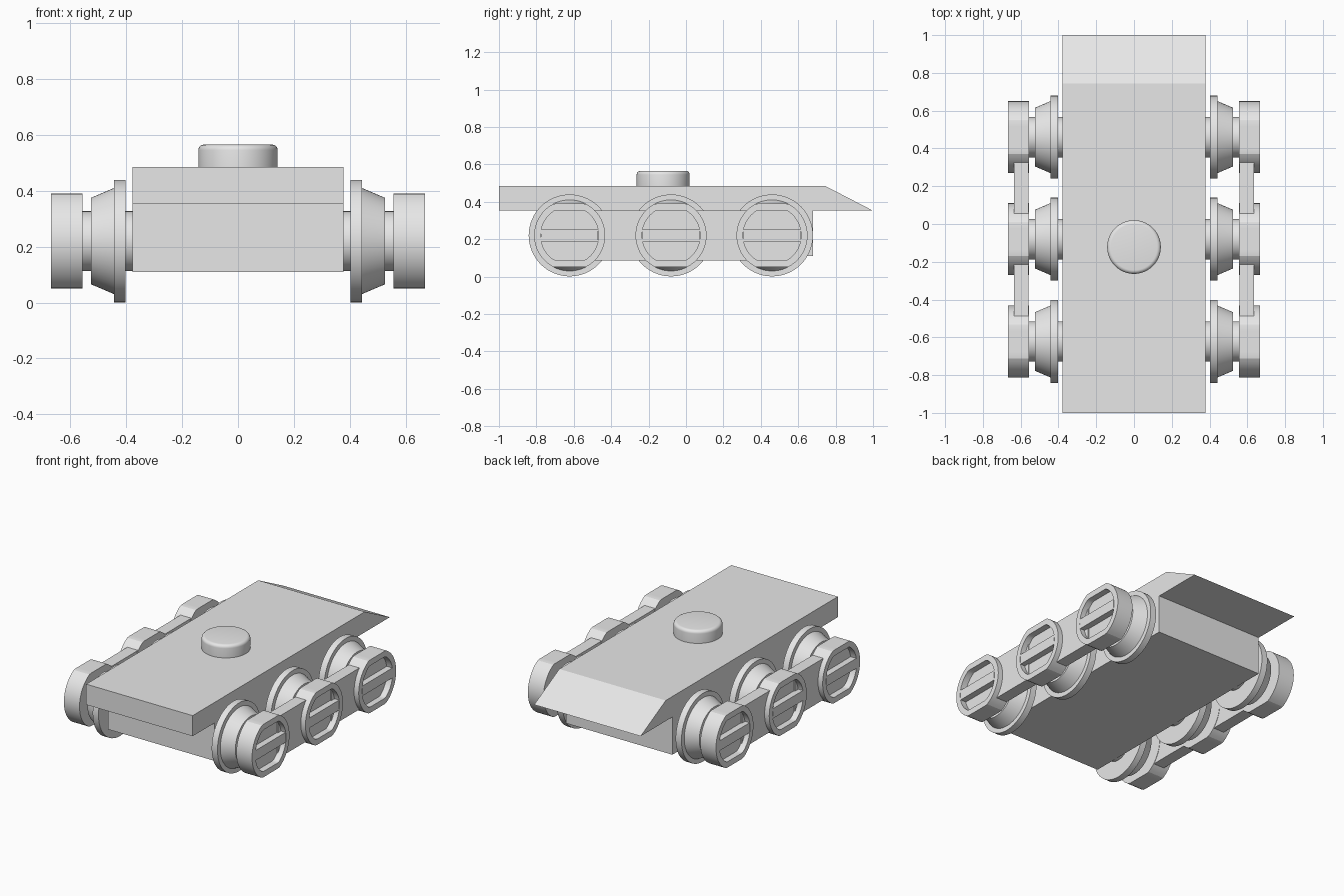
import bpy, bmesh, math

if "Cube" in bpy.data.objects:
    bpy.data.objects.remove(bpy.data.objects["Cube"])

grey = bpy.data.materials.new("light_grey")
grey.diffuse_color = (0.8, 0.8, 0.8, 1)
grey.use_nodes = True
grey.node_tree.nodes["Principled BSDF"].inputs["Base Color"].default_value = grey.diffuse_color


def finish(name, bm, smooth=None):
    """Turn a bmesh into a grey object, with edges sharper than smooth kept hard."""
    bmesh.ops.recalc_face_normals(bm, faces=bm.faces)
    me = bpy.data.meshes.new(name)
    bm.to_mesh(me)
    bm.free()
    me.materials.append(grey)
    if smooth:
        me.shade_smooth()
        me.set_sharp_from_angle(angle=math.radians(smooth))
    ob = bpy.data.objects.new(name, me)
    bpy.context.collection.objects.link(ob)
    return ob


def loft(name, rings, place, segs=64):
    """Stitch rings of (along, radius, half height limit) into a closed solid."""
    bm = bmesh.new()
    loops = []
    for along, r, limit in rings:
        loop = []
        for i in range(segs):
            t = 2 * math.pi * i / segs
            u, v = r * math.cos(t), r * math.sin(t)
            loop.append(bm.verts.new(place(along, u, max(-limit, min(limit, v)))))
        loops.append(loop)
    for a, b in zip(loops, loops[1:]):
        for i in range(segs):
            j = (i + 1) % segs
            bm.faces.new((a[i], a[j], b[j], b[i]))
    bm.faces.new(loops[0])
    bm.faces.new(loops[-1])
    return finish(name, bm, 20)


def prism(name, profile, x0, x1):
    """Extrude a (y, z) profile along x."""
    bm = bmesh.new()
    face = bm.faces.new([bm.verts.new((x0, y, z)) for y, z in profile])
    ext = bmesh.ops.extrude_face_region(bm, geom=[face])
    for v in ext["geom"]:
        if isinstance(v, bmesh.types.BMVert):
            v.co.x = x1
    return finish(name, bm)


def rect(y0, y1, z0, z1):
    return [(y0, z0), (y1, z0), (y1, z1), (y0, z1)]


# Hull: deck with a sloped end, and the lower box beneath it
W = 0.378
prism("deck", [(-1, 0.352), (1, 0.352), (0.745, 0.484), (-1, 0.484)], -W, W)
prism("lower_hull", rect(-0.78, 0.678, 0.11, 0.352), -W, W)

# Round hatch with a softened rim
hatch = [(0.484, 0.142)]
for k in range(6):
    a = math.pi / 2 * k / 5
    hatch.append((0.545 + 0.02 * math.sin(a), 0.122 + 0.02 * math.cos(a)))
loft("hatch", [(z, r, 1) for z, r in hatch], lambda z, u, v: (u, -0.122 + v, z))

# Wheels, hubs and connecting bars on both sides
AXLE_Z = 0.22
AXLES = (-0.622, -0.08, 0.46)
for side, s in (("left", -1), ("right", 1)):
    for n, cy in enumerate(AXLES, 1):
        def place(x, u, v):
            return (s * x, cy + u, AXLE_Z + v)

        # axle stub, flange, tapered tread, axle
        loft(f"{side}_wheel_{n}",
             [(x, r, 1) for x, r in ((0.37, 0.107), (0.402, 0.107), (0.402, 0.219),
                                     (0.443, 0.219), (0.443, 0.19), (0.525, 0.155),
                                     (0.525, 0.107), (0.57, 0.107))], place)
        # hub with flattened top and bottom and a recessed face
        loft(f"{side}_hub_{n}",
             [(0.557, 0.19, 0.17), (0.668, 0.19, 0.17),
              (0.668, 0.155, 0.133), (0.628, 0.155, 0.133)], place)
        # bar across the recess
        prism(f"{side}_hub_bar_{n}",
              rect(cy - 0.152, cy + 0.152, AXLE_Z - 0.032, AXLE_Z + 0.032),
              s * 0.62, s * 0.668)
    # bars joining neighbouring hubs
    for n in (0, 1):
        prism(f"{side}_connecting_bar_{n + 1}",
              rect(AXLES[n] + 0.12, AXLES[n + 1] - 0.12, AXLE_Z - 0.133, AXLE_Z + 0.133),
              s * 0.559, s * 0.635)
